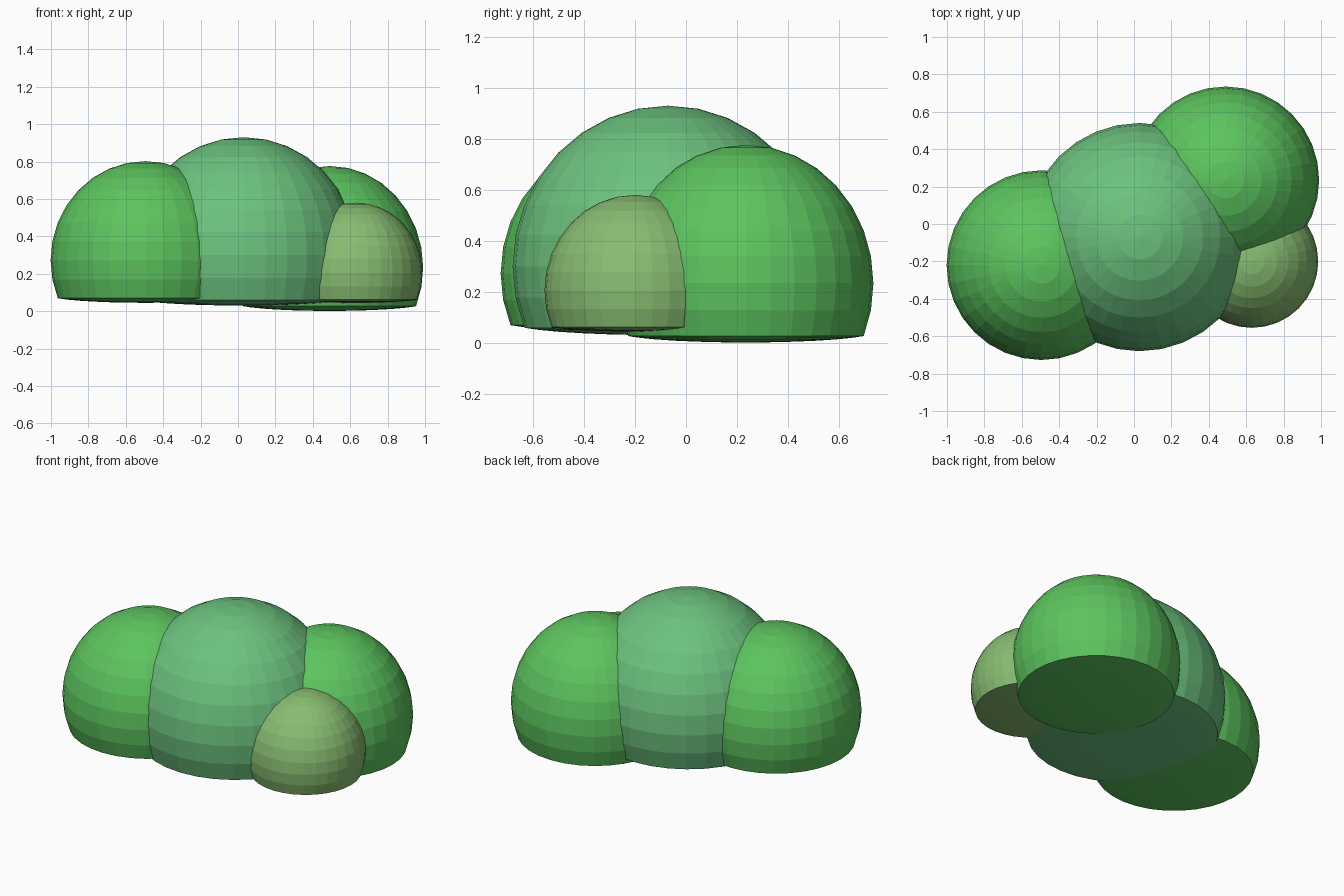
import bpy, bmesh
from mathutils import Vector

if "Cube" in bpy.data.objects:
    bpy.data.objects.remove(bpy.data.objects["Cube"])


def material(name, rgb):
    m = bpy.data.materials.new(name)
    m.diffuse_color = (*rgb, 1)
    m.use_nodes = True
    m.node_tree.nodes["Principled BSDF"].inputs["Base Color"].default_value = m.diffuse_color
    return m


leaf = material("leaf green", (0.108, 0.555, 0.113))
sea = material("cool green", (0.150, 0.539, 0.210))
olive = material("olive green", (0.245, 0.507, 0.165))


def clump(name, centre, radius, height, mat):
    """Faceted ball with its lower cap pressed nearly flat."""
    bm = bmesh.new()
    bmesh.ops.create_uvsphere(bm, u_segments=32, v_segments=16, radius=1)
    rim = -0.3827  # ring 22.5 degrees below the middle
    for v in bm.verts:
        if v.co.z < rim:
            v.co.z = rim + (v.co.z - rim) * 0.075
        v.co = Vector((v.co.x * radius, v.co.y * radius, v.co.z * height)) + Vector(centre)
    me = bpy.data.meshes.new(name)
    bm.to_mesh(me)
    bm.free()
    me.materials.append(mat)
    bpy.context.collection.objects.link(bpy.data.objects.new(name, me))


# four overlapping clumps of foliage
clump("main_clump", (0.03, -0.07, 0.30), 0.61, 0.63, sea)
clump("left_clump", (-0.495, -0.22, 0.272), 0.507, 0.53, leaf)
clump("back_right_clump", (0.49, 0.235, 0.234), 0.50, 0.542, leaf)
clump("small_front_clump", (0.63, -0.20, 0.205), 0.355, 0.375, olive)
